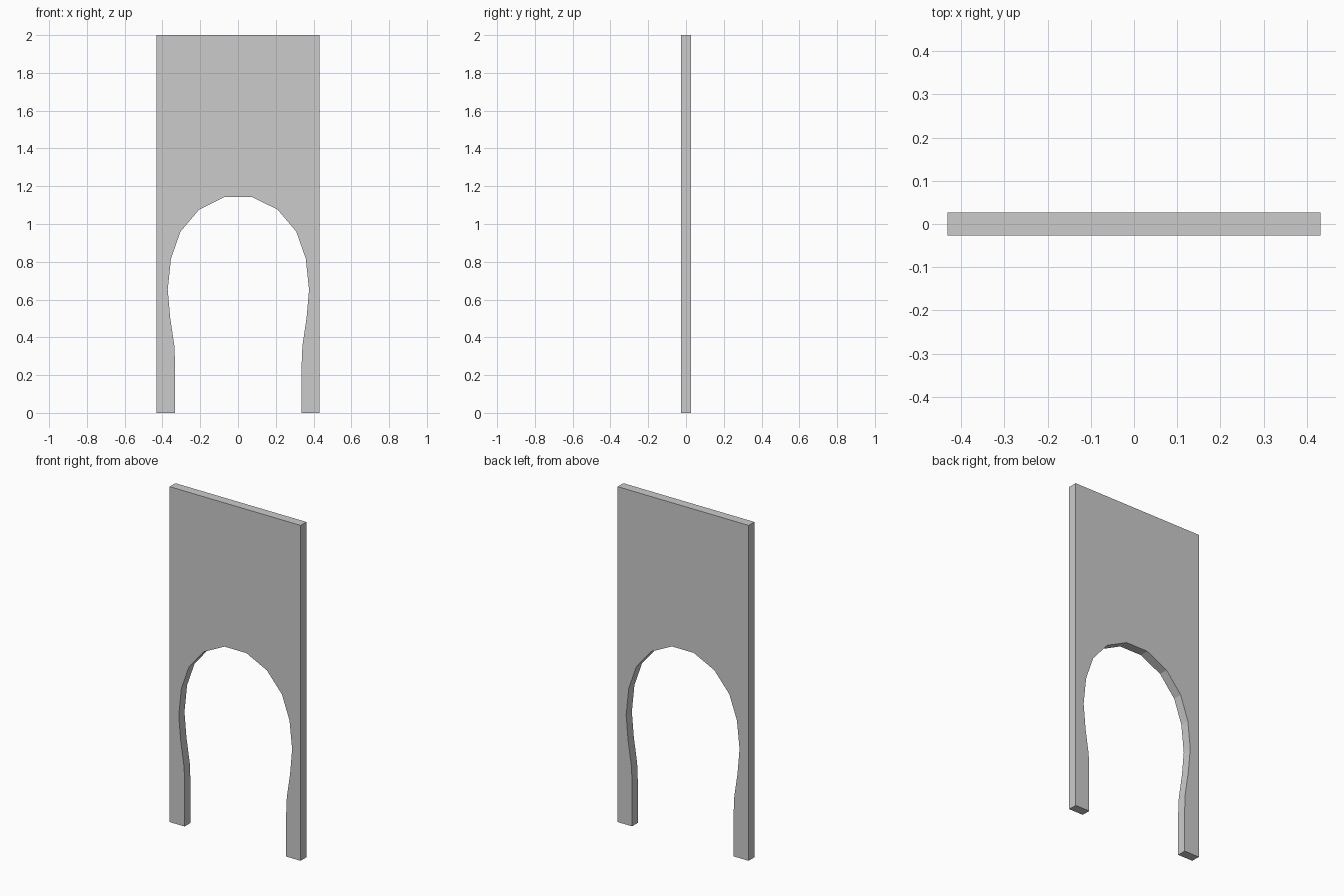
import bpy
import bmesh

if "Cube" in bpy.data.objects:
    bpy.data.objects.remove(bpy.data.objects["Cube"])

HALF_W, HALF_T, HEIGHT = 0.432, 0.027, 2.0
SHIFT = 0.002  # the opening sits very slightly off centre

# Right half of the horseshoe opening, floor to crown (x, z)
half_arch = [(0.335, 0.0), (0.335, 0.26), (0.339, 0.355), (0.361, 0.503),
             (0.374, 0.652), (0.357, 0.816), (0.307, 0.959),
             (0.208, 1.076), (0.072, 1.143)]

# Full outline: outer rectangle, then the opening from left foot to right foot
arch = [(-x + SHIFT, z) for x, z in half_arch]
arch += [(x + SHIFT, z) for x, z in reversed(half_arch)]
outline = [(HALF_W, 0), (HALF_W, HEIGHT), (-HALF_W, HEIGHT), (-HALF_W, 0)] + arch

# Arched panel: one flat face pushed back to its thickness
bm = bmesh.new()
face = bm.faces.new([bm.verts.new((x, -HALF_T, z)) for x, z in outline])
ext = bmesh.ops.extrude_face_region(bm, geom=[face], use_keep_orig=True)
moved = [v for v in ext["geom"] if isinstance(v, bmesh.types.BMVert)]
bmesh.ops.translate(bm, verts=moved, vec=(0, 2 * HALF_T, 0))
bmesh.ops.recalc_face_normals(bm, faces=bm.faces)

mesh = bpy.data.meshes.new("arched_panel")
bm.to_mesh(mesh)
bm.free()
panel = bpy.data.objects.new("arched_panel", mesh)
bpy.context.collection.objects.link(panel)
